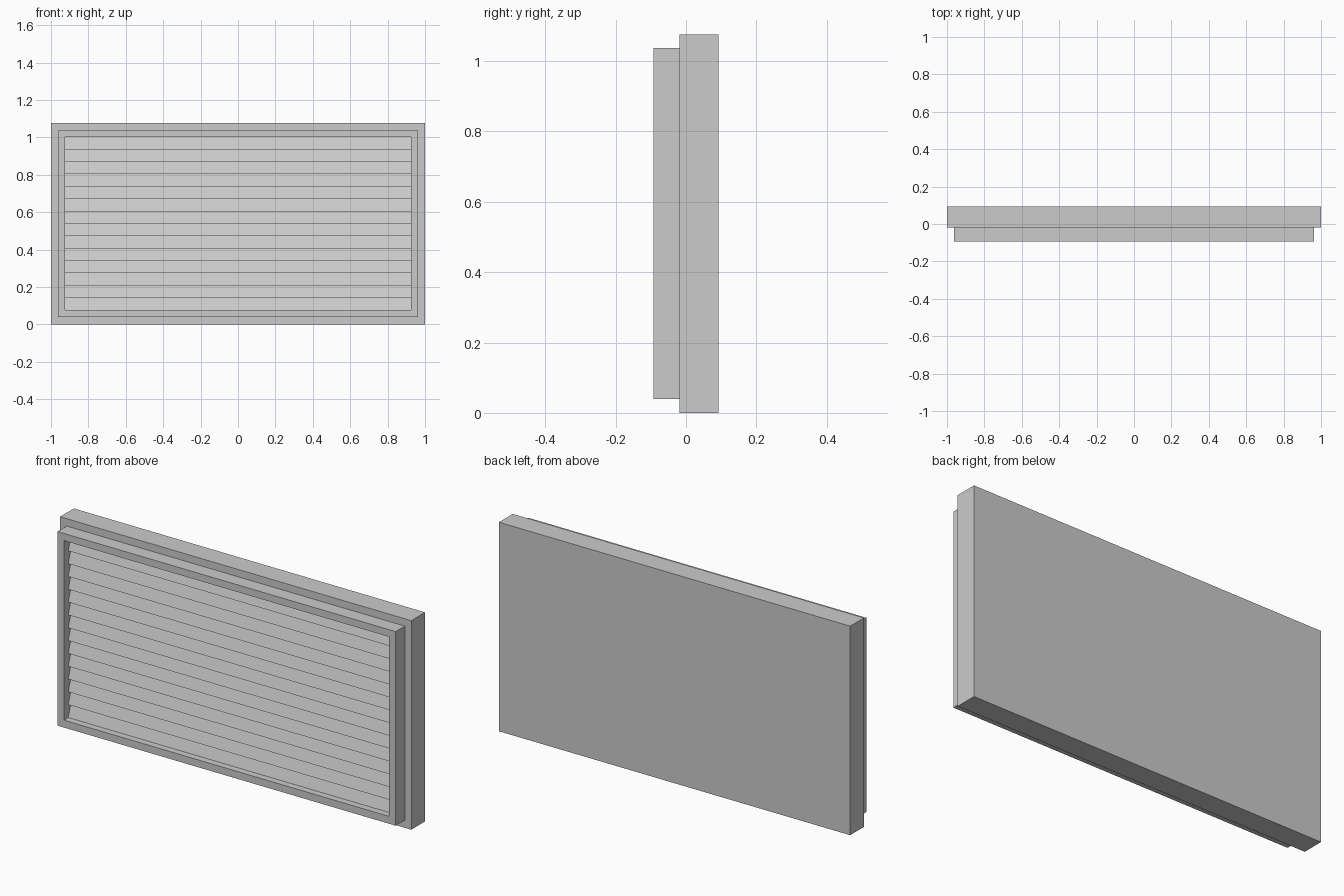
import bpy
import bmesh

if "Cube" in bpy.data.objects:
    bpy.data.objects.remove(bpy.data.objects["Cube"])


def prism(name, profile, axis, lo, hi):
    """Extrude a 2D profile along x (profile = y,z) or y (profile = x,z)."""
    bm = bmesh.new()
    to3d = (lambda p: (lo, *p)) if axis == 'x' else (lambda p: (p[0], lo, p[1]))
    face = bm.faces.new([bm.verts.new(to3d(p)) for p in profile])
    ext = bmesh.ops.extrude_face_region(bm, geom=[face])
    step = (hi - lo, 0, 0) if axis == 'x' else (0, hi - lo, 0)
    bmesh.ops.translate(bm, vec=step,
                        verts=[g for g in ext['geom'] if isinstance(g, bmesh.types.BMVert)])
    bmesh.ops.recalc_face_normals(bm, faces=bm.faces)
    mesh = bpy.data.meshes.new(name)
    bm.to_mesh(mesh)
    bm.free()
    obj = bpy.data.objects.new(name, mesh)
    bpy.context.collection.objects.link(obj)
    return obj


def rect(x0, x1, z0, z1):
    return [(x0, z0), (x1, z0), (x1, z1), (x0, z1)]


FRONT, MID, BACK = -0.093, -0.019, 0.093
OUT_X, IN_X = 0.963, 0.926
OUT_Z0, OUT_Z1 = 0.039, 1.038
IN_Z0, IN_Z1 = 0.077, 1.001

# Solid rear housing
prism("housing", rect(-1, 1, 0, 1.076), 'y', MID, BACK)

# Front frame: an open rectangular ring
bm = bmesh.new()
rings = []
for y in (FRONT, MID):
    for pts in (rect(-OUT_X, OUT_X, OUT_Z0, OUT_Z1), rect(-IN_X, IN_X, IN_Z0, IN_Z1)):
        rings.append([bm.verts.new((x, y, z)) for x, z in pts])
for a, b in ((0, 1), (1, 3), (3, 2), (2, 0)):
    for i in range(4):
        j = (i + 1) % 4
        bm.faces.new((rings[a][i], rings[a][j], rings[b][j], rings[b][i]))
bmesh.ops.recalc_face_normals(bm, faces=bm.faces)
mesh = bpy.data.meshes.new("front_frame")
bm.to_mesh(mesh)
bm.free()
bpy.context.collection.objects.link(bpy.data.objects.new("front_frame", mesh))

# Sloped louvre slats: lower lip stands forward, top edge leans back
COUNT = 14
pitch = (IN_Z1 - IN_Z0) / COUNT
slat = prism("louvre_slats",
             [(-0.058, IN_Z0), (-0.036, IN_Z0 + pitch), (MID, IN_Z0 + pitch), (MID, IN_Z0)],
             'x', -IN_X, IN_X)
arr = slat.modifiers.new("repeat", 'ARRAY')
arr.count = COUNT
arr.use_relative_offset = False
arr.use_constant_offset = True
arr.constant_offset_displace = (0, 0, pitch)
